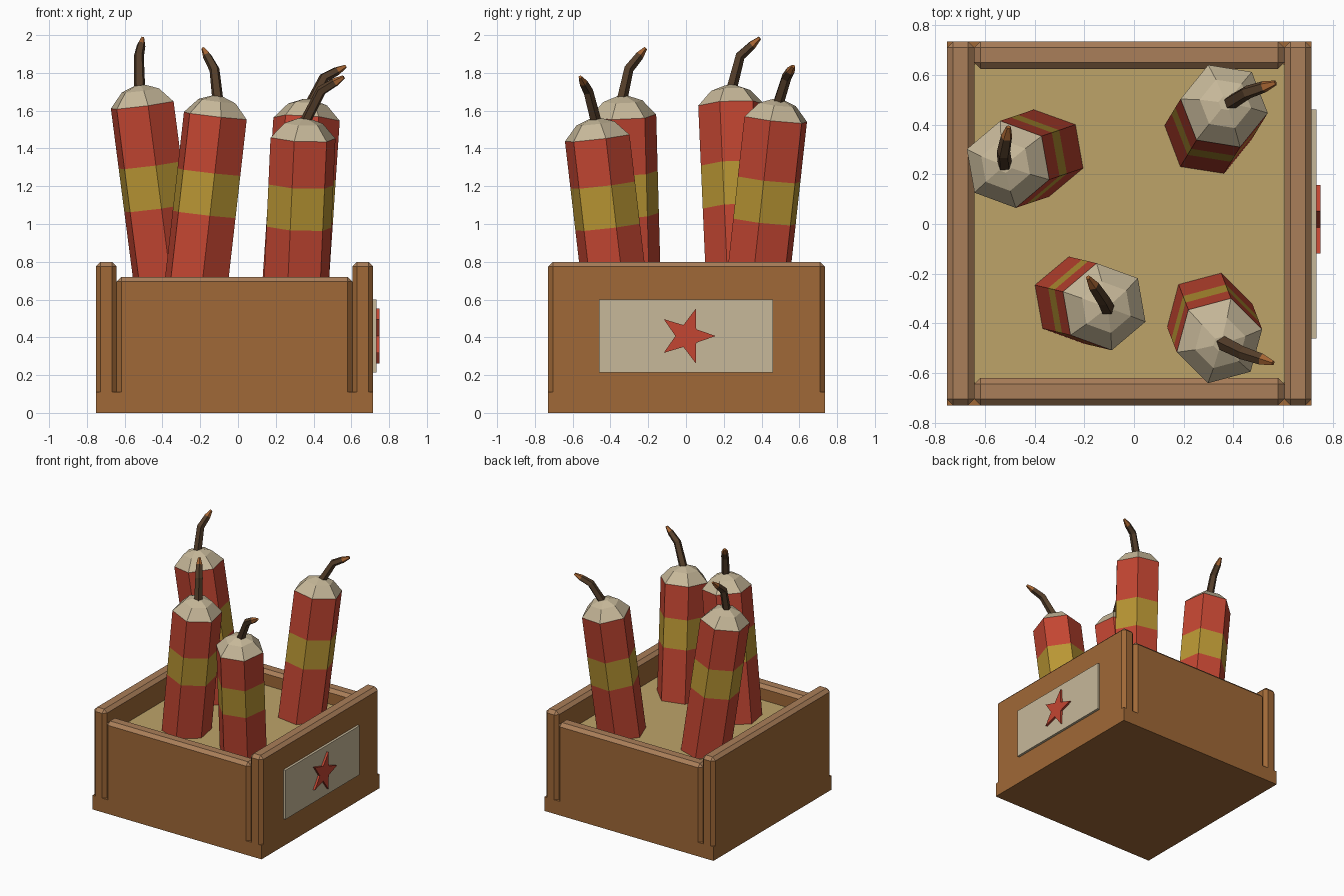
import bpy, bmesh, math
from mathutils import Vector

if "Cube" in bpy.data.objects:
    bpy.data.objects.remove(bpy.data.objects["Cube"])


def material(name, rgb):
    m = bpy.data.materials.new(name)
    m.diffuse_color = (*rgb, 1)
    m.use_nodes = True
    m.node_tree.nodes["Principled BSDF"].inputs["Base Color"].default_value = m.diffuse_color
    return m


WOOD = material("brown wood", (0.35, 0.14, 0.038))
TRIM = material("pale wood edge", (0.40, 0.21, 0.10))
SAND = material("sand", (0.51, 0.366, 0.141))
RED = material("red paper", (0.55, 0.061, 0.032))
YELLOW = material("yellow band", (0.485, 0.305, 0.034))
CREAM = material("cream paper", (0.57, 0.48, 0.32))
FUSE = material("dark fuse", (0.089, 0.048, 0.023))
TIP = material("burnt fuse tip", (0.376, 0.127, 0.032))


def finish(name, bm, mats):
    bmesh.ops.recalc_face_normals(bm, faces=bm.faces)
    mesh = bpy.data.meshes.new(name)
    bm.to_mesh(mesh)
    bm.free()
    for m in mats:
        mesh.materials.append(m)
    ob = bpy.data.objects.new(name, mesh)
    bpy.context.collection.objects.link(ob)
    return ob


def box(name, lo, hi, mats, bevel=0.0):
    bm = bmesh.new()
    bmesh.ops.create_cube(bm, size=1)
    for v in bm.verts:
        v.co = [lo[i] + (v.co[i] + 0.5) * (hi[i] - lo[i]) for i in range(3)]
    if bevel:
        edges = [e for e in bm.edges if max(v.co.z for v in e.verts) > lo[2] + 0.01]
        bmesh.ops.bevel(bm, geom=edges, offset=bevel, segments=1, affect='EDGES')
        bm.normal_update()
        for f in bm.faces:  # upward faces are the pale worn edge
            if f.normal.z > 0.3:
                f.material_index = 1
    return finish(name, bm, mats)


def loft(name, stations, sides, angle, mats, spans):
    """Skin rings (centre, axis, radius); spans gives a material per section."""
    bm = bmesh.new()
    rings = []
    for pos, axis, r in stations:
        q = Vector((0, 0, 1)).rotation_difference(axis)
        ring = []
        for i in range(sides):
            a = math.radians(angle) + i * math.tau / sides
            ring.append(bm.verts.new(pos + q @ Vector((r * math.cos(a), r * math.sin(a), 0))))
        rings.append(ring)
    for low, high, mi in zip(rings, rings[1:], spans):
        for i in range(sides):
            j = (i + 1) % sides
            bm.faces.new((low[i], low[j], high[j], high[i])).material_index = mi
    bm.faces.new(rings[0][::-1]).material_index = spans[0]
    bm.faces.new(rings[-1]).material_index = spans[-1]
    return finish(name, bm, mats)


# Crate: base, tall side walls, lower front and back walls
X0, X1, Y0, Y1 = -0.753, 0.715, -0.73, 0.735
T, ZB, SANDZ = 0.11, 0.11, 0.605
wood = [WOOD, TRIM]
box("crate_base", (X0, Y0, 0), (X1, Y1, ZB), wood)
for name, a in (("left_wall", X0), ("right_wall", X1 - T)):
    box(name, (a, Y0, ZB - 0.005), (a + T, Y1, 0.80), wood, 0.025)
for name, a in (("front_wall", Y0), ("back_wall", Y1 - T)):
    box(name, (X0 + T, a, ZB - 0.005), (X1 - T, a + T, 0.72), wood, 0.025)
box("sand_filling", (X0 + T - 0.02, Y0 + T - 0.02, SANDZ - 0.05),
    (X1 - T + 0.02, Y1 - T + 0.02, SANDZ), [SAND])

# Label plate and star on the right wall
box("label_plate", (X1 - 0.002, -0.46, 0.215), (0.734, 0.46, 0.60), [CREAM])
bm = bmesh.new()
pts = []
for i in range(10):
    r = 0.152 if i % 2 == 0 else 0.061
    a = i * math.pi / 5
    pts.append(bm.verts.new((0.732, 0.005 + r * math.cos(a), 0.407 + r * math.sin(a))))
face = bm.faces.new(pts)
ext = bmesh.ops.extrude_face_region(bm, geom=[face])
for v in ext["geom"]:
    if isinstance(v, bmesh.types.BMVert):
        v.co.x = 0.75
finish("star", bm, [RED])

# Sticks: rim centre, lean per unit height, hexagon angle, band offsets, fuse path
STICKS = [
    ("back_left", (-0.507, 0.24, 1.63), (-0.13, -0.044), 40, (0.32, 0.55),
     [(-0.52, 0.235, 1.70), (-0.525, 0.285, 1.89), (-0.505, 0.39, 1.985)]),
    ("front_left", (-0.12, -0.333, 1.573), (0.114, -0.027), 40, (0.30, 0.525),
     [(-0.105, -0.345, 1.64), (-0.125, -0.305, 1.82), (-0.185, -0.215, 1.93)]),
    ("back_right", (0.363, 0.475, 1.555), (0.067, 0.11), 51, (0.32, 0.545),
     [(0.37, 0.478, 1.61), (0.455, 0.53, 1.775), (0.57, 0.568, 1.835)]),
    ("front_right", (0.344, -0.47, 1.455), (0.045, -0.117), 15, (0.25, 0.475),
     [(0.35, -0.475, 1.53), (0.44, -0.52, 1.705), (0.56, -0.56, 1.778)]),
]
R = 0.178
for name, rim, lean, angle, band, path in STICKS:
    rim = Vector(rim)
    axis = Vector((*lean, 1)).normalized()

    def at(d, r):
        return (rim + axis * d, axis, r)

    length = rim.z - SANDZ + 0.05
    loft(name + "_stick", [at(-length, R), at(-band[1], R), at(-band[0], R), at(0, R)],
         6, angle, [RED, YELLOW], [0, 1, 0])
    loft(name + "_cap", [at(0, R), at(0.078, 0.105), at(0.105, 0.03)],
         6, angle, [CREAM], [0, 0])

    # Bent fuse with a short burnt tip
    a, b, c = (Vector(p) for p in path)
    d1, d2 = (b - a).normalized(), (c - b).normalized()
    neck = c - d2 * 0.055
    loft(name + "_fuse", [(a, d1, 0.031), (b, (d1 + d2).normalized(), 0.028),
                          (neck, d2, 0.024), (c, d2, 0.01)],
         5, 18, [FUSE, TIP], [0, 0, 1])
